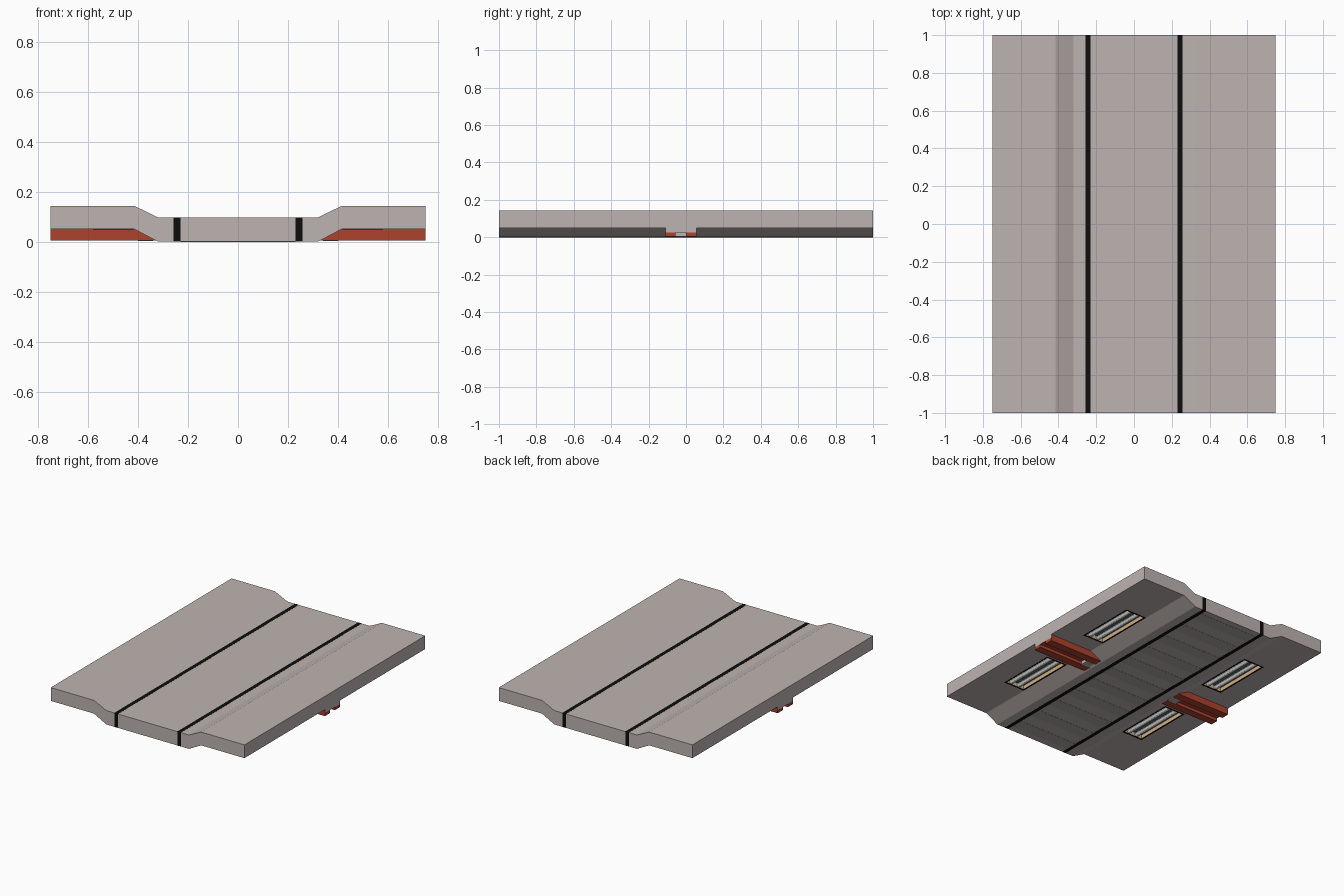
import bpy, bmesh

if "Cube" in bpy.data.objects:
    bpy.data.objects.remove(bpy.data.objects["Cube"])


def material(name, rgb):
    m = bpy.data.materials.new(name)
    m.diffuse_color = (*rgb, 1)
    m.use_nodes = True
    m.node_tree.nodes["Principled BSDF"].inputs["Base Color"].default_value = m.diffuse_color
    return m


STONE = material("warm_grey", (0.51, 0.455, 0.44))
BAND = material("band_grey", (0.44, 0.40, 0.39))
BLACK = material("black", (0.004, 0.004, 0.004))
RED = material("rust_red", (0.42, 0.055, 0.028))
TAN = material("tan", (0.62, 0.42, 0.22))
TUBE = material("tube_grey", (0.70, 0.72, 0.72))
DARK = material("dark_grey", (0.13, 0.13, 0.12))


def finish(name, bm, mats):
    bmesh.ops.recalc_face_normals(bm, faces=bm.faces)
    me = bpy.data.meshes.new(name)
    bm.to_mesh(me)
    bm.free()
    for m in mats:
        me.materials.append(m)
    ob = bpy.data.objects.new(name, me)
    bpy.context.scene.collection.objects.link(ob)
    return ob


def prism(name, pts, y0, y1, mats):
    """Extrude an x-z outline along y."""
    bm = bmesh.new()
    a = [bm.verts.new((x, y0, z)) for x, z in pts]
    b = [bm.verts.new((x, y1, z)) for x, z in pts]
    bm.faces.new(a)
    bm.faces.new(b[::-1])
    n = len(pts)
    for i in range(n):
        bm.faces.new((a[i], a[(i + 1) % n], b[(i + 1) % n], b[i]))
    return finish(name, bm, mats)


def box(name, x, y, z, mat):
    x = sorted(x)
    return prism(name, [(x[0], z[0]), (x[1], z[0]), (x[1], z[1]), (x[0], z[1])],
                 y[0], y[1], [mat])


def mirror(pts, s):
    return [(s * x, z) for x, z in pts]


# Walkway centre and the two black seams
SEAM0, SEAM1 = 0.23, 0.258
box("centre_slab", (-SEAM0, SEAM0), (-1, 1), (0, 0.097), STONE)
for i in range(11):
    y = -0.91 + i * 0.182
    box("underside_band", (-SEAM0, SEAM0), (y - 0.045, y + 0.045), (-0.001, 0.002), BAND)

side = [(SEAM1, 0), (0.32, 0), (0.415, 0.05), (0.75, 0.05),
        (0.75, 0.143), (0.415, 0.143), (0.32, 0.097), (SEAM1, 0.097)]
# Beam outline hugging the slab underside
beam_top = [(0.325, 0.0035), (0.415, 0.051), (0.75, 0.051), (0.75, 0.025), (0.37, 0.025)]
flange = [(0.32, 0.004), (0.75, 0.004), (0.75, 0.026), (0.365, 0.026)]

for s, tag in ((-1, "left"), (1, "right")):
    box(tag + "_seam", (s * SEAM0, s * SEAM1), (-1, 1), (-0.0005, 0.0975), BLACK)
    slab = prism(tag + "_slab", mirror(side, s), -1, 1, [STONE, TAN])

    # Underside beam: wide top plate with grey ends, two red runners below
    beam = prism(tag + "_beam", mirror(beam_top, s), -0.11, 0.057, [RED, STONE])
    for p in beam.data.polygons:
        if abs(p.normal.x) > 0.99:
            p.material_index = 1
    for y0, y1 in ((-0.11, -0.055), (0.0, 0.057)):
        prism(tag + "_beam_runner", mirror(flange, s), y0, y1, [RED])
    box(tag + "_beam_core", (s * 0.34, s * 0.40), (-0.055, 0.0), (0.003, 0.026), STONE)

    # Recessed lamps in the underside
    for yc in (-0.4, 0.4):
        xc, w, h = s * 0.5, 0.077, 0.213
        cut = box("lamp_cutter", (xc - w, xc + w), (yc - h, yc + h), (0.02, 0.085), TAN)
        cut.hide_render = True
        cut.hide_viewport = False
        cut.display_type = 'WIRE'
        mod = slab.modifiers.new("lamp_recess", 'BOOLEAN')
        mod.object = cut
        mod.operation = 'DIFFERENCE'
        mod.solver = 'EXACT'
        mod.material_mode = 'TRANSFER'
        box("lamp_back", (xc - w, xc + w), (yc - h, yc + h), (0.082, 0.086), DARK)
        # thin black frame
        t = 0.008
        for e in (-1, 1):
            box("lamp_frame_long", (xc + e * w - t / 2, xc + e * w + t / 2),
                (yc - h - t / 2, yc + h + t / 2), (0.048, 0.053), BLACK)
            box("lamp_frame_short", (xc - w, xc + w),
                (yc + e * h - t / 2, yc + e * h + t / 2), (0.048, 0.053), BLACK)
            # lamp tubes
            bpy.ops.mesh.primitive_cylinder_add(
                vertices=12, radius=0.015, depth=2 * h - 0.01,
                location=(xc + e * 0.032, yc, 0.067), rotation=(1.570796, 0, 0))
            tube = bpy.context.object
            tube.name = "lamp_tube"
            tube.data.materials.append(TUBE)
            bpy.ops.object.shade_smooth_by_angle()
